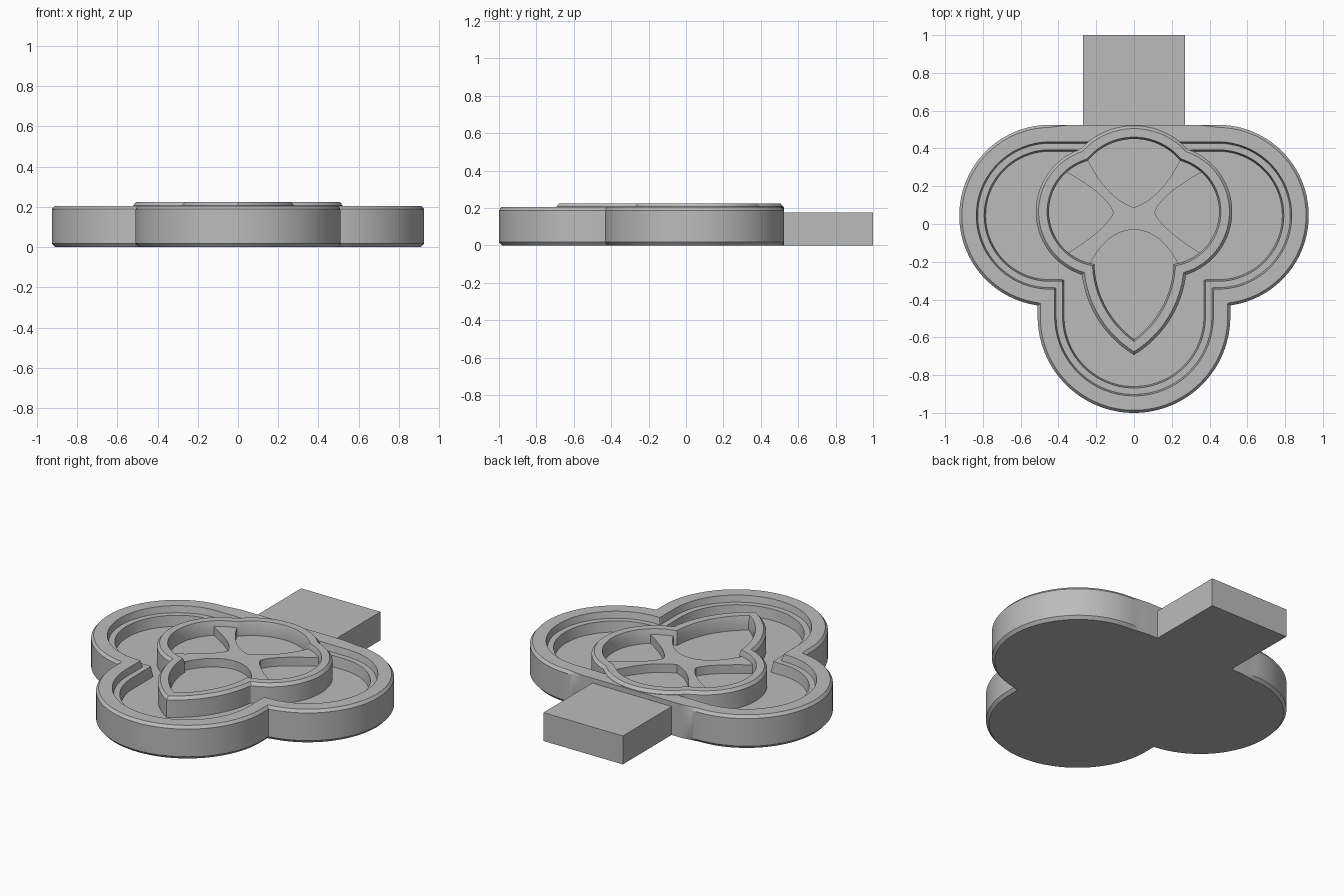
import bpy, bmesh, math
from mathutils import Vector

if "Cube" in bpy.data.objects:
    bpy.data.objects.remove(bpy.data.objects["Cube"])

grey = bpy.data.materials.new("plain grey")
grey.diffuse_color = (0.5, 0.5, 0.5, 1)
grey.use_nodes = True
grey.node_tree.nodes["Principled BSDF"].inputs["Base Color"].default_value = grey.diffuse_color

OY = -0.1          # all outlines are swept around the point (0, OY)
N = 360


def disc(u, cx, cy, r):
    """Far distance along direction u to a circle (0 on a miss)."""
    c = Vector((cx, cy - OY))
    b = c.dot(u)
    h = b * b - c.dot(c) + r * r
    return b + math.sqrt(h) if h > 0 else 0


def box(u, hx, y0, y1):
    """Distance along u to leave a box that surrounds the sweep point."""
    tx = hx / abs(u.x) if abs(u.x) > 1e-6 else 9
    ty = ((y1 if u.y > 0 else y0) - OY) / u.y if abs(u.y) > 1e-6 else 9
    return min(tx, ty)


def trefoil(u, d):
    """Three round lobes with a flat back, inset by d."""
    return max(disc(u, -.445, .045, .48 - d), disc(u, .445, .045, .48 - d),
               disc(u, 0, -.49, .51 - d),
               box(u, .445, -.435 + d, .525 - d),
               box(u, .51 - d, -.49, 0))


def shield(u, d):
    """Round sides, domed top and pointed bottom, inset by d."""
    return max(disc(u, -.17, .065, .35 - d), disc(u, .17, .065, .35 - d),
               disc(u, 0, .133, .387 - d),
               min(disc(u, -.3, -.197, .58 - d), disc(u, .3, -.197, .58 - d)))


def edge_bevel(u, d):
    """Trefoil edge whose bevel fades out along the flat back."""
    x = abs(u.x * trefoil(u, 0))
    k = min(1, max(0, (x - .34) / .12)) if u.y > 0 else 1
    return trefoil(u, d * k)


def recess(u, d):
    """Trefoil recess, widened under the shield rim."""
    return max(trefoil(u, d), shield(u, .035))


def finish(name, bm, smooth=True):
    bmesh.ops.recalc_face_normals(bm, faces=bm.faces)
    me = bpy.data.meshes.new(name)
    bm.to_mesh(me)
    bm.free()
    me.materials.append(grey)
    ob = bpy.data.objects.new(name, me)
    bpy.context.collection.objects.link(ob)
    if smooth:
        bpy.ops.object.select_all(action='DESELECT')
        ob.select_set(True)
        bpy.context.view_layer.objects.active = ob
        bpy.ops.object.shade_smooth_by_angle(angle=math.radians(25))
    return ob


def stack(name, rings):
    """Closed solid from (outline, inset, height) rings."""
    bm = bmesh.new()
    loops = []
    for shape, d, z in rings:
        loop = []
        for i in range(N):
            a = 2 * math.pi * i / N
            u = Vector((math.cos(a), math.sin(a)))
            p = u * shape(u, d)
            loop.append(bm.verts.new((p.x, p.y + OY, z)))
        loops.append(loop)
    for a, b in zip(loops, loops[1:]):
        for i in range(N):
            j = (i + 1) % N
            bm.faces.new((a[i], a[j], b[j], b[i]))
    bm.faces.new(loops[0][::-1])
    bm.faces.new(loops[-1])
    return finish(name, bm)


# Dish with bevelled edge and a stepped recess
stack("trefoil_dish", [
    (edge_bevel, .016, 0), (edge_bevel, 0, .018), (edge_bevel, 0, .188),
    (edge_bevel, .014, .205), (recess, .09, .205), (recess, .098, .165),
    (recess, .132, .165), (recess, .14, .10)])

# Raised shield with a rim
stack("shield_rim", [
    (shield, 0, .09), (shield, 0, .207), (shield, .015, .225),
    (shield, .06, .225), (shield, .07, .19), (shield, .07, .14)])


# Cross-shaped ridge between the four petal pockets
def curve(a, m, b, n=14):
    """Quadratic curve from a to b passing through m halfway."""
    a, m, b = Vector(a), Vector(m), Vector(b)
    c = 2 * m - (a + b) / 2
    return [a * (1 - t) ** 2 + c * 2 * t * (1 - t) + b * t * t
            for t in (i / n for i in range(n + 1))]


half = (curve((0, -.03), (-.137, -.083), (-.245, -.235)) +
        curve((-.375, -.17), (-.192, -.04), (-.11, .06)) +
        curve((-.11, .06), (-.192, .165), (-.385, .29))[1:] +
        curve((-.265, .385), (-.147, .19), (0, .087)))
outline = half + [Vector((-p.x, p.y)) for p in half[-2:0:-1]]
bm = bmesh.new()
face = bm.faces.new([bm.verts.new((p.x, p.y, .13)) for p in outline])
top = bmesh.ops.extrude_face_region(bm, geom=[face])["geom"]
bmesh.ops.translate(bm, vec=(0, 0, .063),
                    verts=[v for v in top if isinstance(v, bmesh.types.BMVert)])
finish("cross_ridge", bm)

# Plain tab behind the dish
bm = bmesh.new()
bmesh.ops.create_cube(bm, size=1)
for v in bm.verts:
    v.co = (v.co.x * .54, .76 + v.co.y * .48, .0875 + v.co.z * .175)
finish("back_tab", bm, smooth=False)
